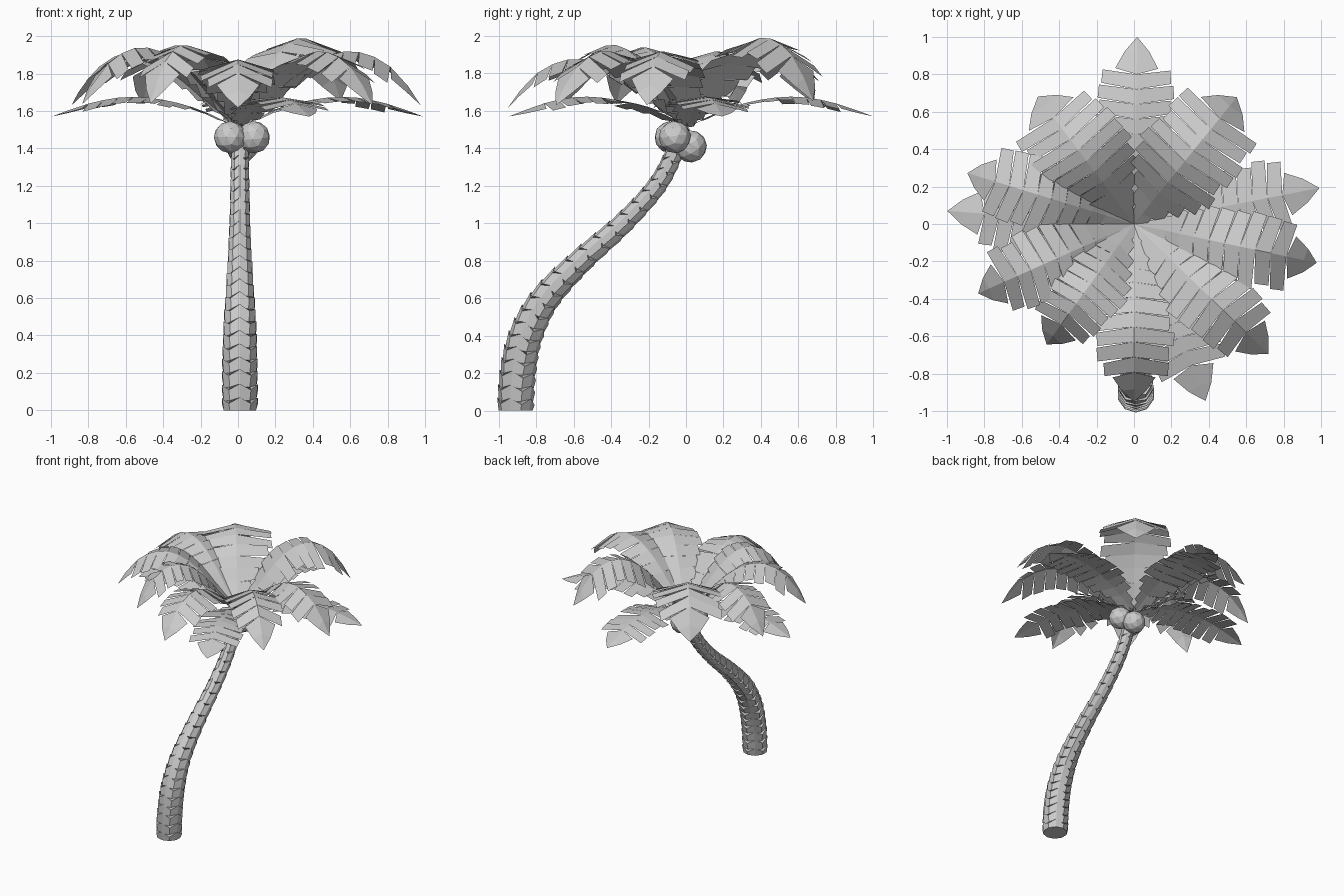
import bpy, bmesh, math, random
from mathutils import Vector

if "Cube" in bpy.data.objects:
    bpy.data.objects.remove(bpy.data.objects["Cube"])

random.seed(4)


def spline(pts, t):
    """Point at t (0..1) on a Catmull-Rom curve through pts."""
    n = len(pts) - 1
    i = min(int(t * n), n - 1)
    u = t * n - i
    p = [Vector(pts[max(0, min(n, i + k))]) for k in (-1, 0, 1, 2)]
    return 0.5 * (2 * p[1] + (p[2] - p[0]) * u
                  + (2 * p[0] - 5 * p[1] + 4 * p[2] - p[3]) * u * u
                  + (3 * p[1] - p[0] - 3 * p[2] + p[3]) * u ** 3)


def finish(bm, name):
    mesh = bpy.data.meshes.new(name)
    bm.to_mesh(mesh)
    bm.free()
    obj = bpy.data.objects.new(name, mesh)
    bpy.context.collection.objects.link(obj)
    return obj


# Trunk: stacked flared collars with a zigzag rim; path points are (y, z, radius)
TRUNK = [(-0.91, 0.0, 0.088), (-0.898, 0.2, 0.088), (-0.855, 0.4, 0.083),
         (-0.75, 0.6, 0.072), (-0.56, 0.8, 0.06), (-0.335, 1.0, 0.051),
         (-0.155, 1.2, 0.047), (-0.06, 1.38, 0.044), (-0.02, 1.5, 0.04)]
SIDES, COLLARS = 10, 25


def trunk_ring(bm, t, flare, zigzag):
    y, z, r = spline(TRUNK, t)
    d = spline(TRUNK, min(1, t + 0.02)) - spline(TRUNK, max(0, t - 0.02))
    tangent = Vector((0, d.x, d.y)).normalized()
    if t < 0.01:
        tangent = Vector((0, 0, 1))
    across = Vector((1, 0, 0))
    depth = tangent.cross(across)
    ring = []
    for k in range(SIDES):
        a = 2 * math.pi * (k + 0.5) / SIDES
        lift = zigzag * (1 if k % 2 else -1)
        ring.append(bm.verts.new(Vector((0.01, y, z)) + tangent * lift
                    + (across * math.cos(a) + depth * math.sin(a)) * r * flare))
    return ring


bm = bmesh.new()
previous = None
for i in range(COLLARS):
    low = trunk_ring(bm, i / COLLARS, 1.03, 0)
    top = trunk_ring(bm, (i + 1) / COLLARS, 1.14, 0.016)
    pairs = [(low, top)] + ([(previous, low)] if previous else [])
    for a, b in pairs:
        for k in range(SIDES):
            j = (k + 1) % SIDES
            bm.faces.new((a[k], a[j], b[j], b[k]))
    if previous is None:
        bm.faces.new(low[::-1])
    previous = top
bm.faces.new(previous)
finish(bm, "trunk")

# Coconuts
for n, pos in enumerate([(-0.043, -0.082, 1.46), (0.085, -0.06, 1.46), (0.02, 0.025, 1.41)]):
    bpy.ops.mesh.primitive_ico_sphere_add(subdivisions=2, radius=0.087, location=pos,
                                          rotation=(n, n * 0.7, 0.4))
    bpy.context.object.name = f"coconut_{n + 1}"

# Frond spine profiles: (distance from crown, height)
LOW = [(0.0, 1.51), (0.2, 1.605), (0.4, 1.66), (0.6, 1.675), (0.8, 1.64), (1.0, 1.57)]
HIGH = [(0.0, 1.51), (0.17, 1.66), (0.33, 1.81), (0.5, 1.905), (0.67, 1.91),
        (0.84, 1.81), (0.97, 1.63)]
# Half width of the blade from the crown to the start of the tip
WIDTH = [(w, 0) for w in (0.04, 0.1, 0.16, 0.195, 0.205, 0.205, 0.19, 0.16)]
LEAFLETS, TIP = 10, 0.8


def frond(name, angle, length, profile, rise=1.0, sag=0.36, wide=1.0):
    a = math.radians(angle)
    out = Vector((math.cos(a), math.sin(a), 0))
    side = Vector((-math.sin(a), math.cos(a), 0))

    def point(t, offset=0.0, drop=0.0):
        r, z = spline(profile, min(t, 1))
        return (out * r * length + side * offset
                + Vector((0, 0, 1.5 + (z - 1.5) * rise - drop * abs(offset))))

    bm = bmesh.new()
    stem = [bm.verts.new(point(TIP * i / LEAFLETS)) for i in range(LEAFLETS + 1)]
    mid, end = bm.verts.new(point(0.9)), bm.verts.new(point(1))
    for s in (-1, 1):
        faces = []
        # Each leaflet leans toward the tip, leaving a wedge-shaped cut
        for i in range(LEAFLETS):
            f = i / LEAFLETS
            w = s * wide * spline(WIDTH, f).x * random.uniform(0.88, 1.06)
            drop = sag * (0.35 + 0.75 * f) + random.uniform(-0.06, 0.06)
            edge = [bm.verts.new(point(TIP * (i + k) / LEAFLETS, w * wk, drop))
                    for k, wk in ((0.4, 1), (1.28, 0.97))]
            faces.append([stem[i]] + edge + [stem[i + 1]])
        # Pointed tip
        base = bm.verts.new(point(TIP + 0.03, s * 0.115 * wide, sag))
        half = bm.verts.new(point(0.91, s * 0.065 * wide, sag))
        faces += [[stem[-1], base, half, mid], [mid, half, end]]
        for face in faces:
            bm.faces.new(face if s < 0 else face[::-1])
    bm.normal_update()
    if sum(f.normal.z for f in bm.faces) < 0:
        bmesh.ops.reverse_faces(bm, faces=bm.faces)
    finish(bm, name)


# Lower tier of flat fronds
for n, (angle, length) in enumerate([(89, 1.0), (11, 1.01), (-68, 1.02), (176, 1.0)]):
    frond(f"lower_frond_{n + 1}", angle, length, LOW, sag=0.17)

# Upper tier of high arching fronds: angle, length, rise, width
UPPER = [(51, 0.90, 1.17, 1.3), (-12, 1.03, 1.0, 1), (-44, 1.03, 1.0, 1),
         (-90, 0.98, 0.9, 1), (-126, 0.82, 1.08, 1), (-156, 0.94, 1.05, 1),
         (163, 0.96, 1.0, 1), (127, 0.88, 1.08, 1.3)]
for n, (angle, length, rise, wide) in enumerate(UPPER):
    frond(f"upper_frond_{n + 1}", angle, length, HIGH, rise, wide=wide)
